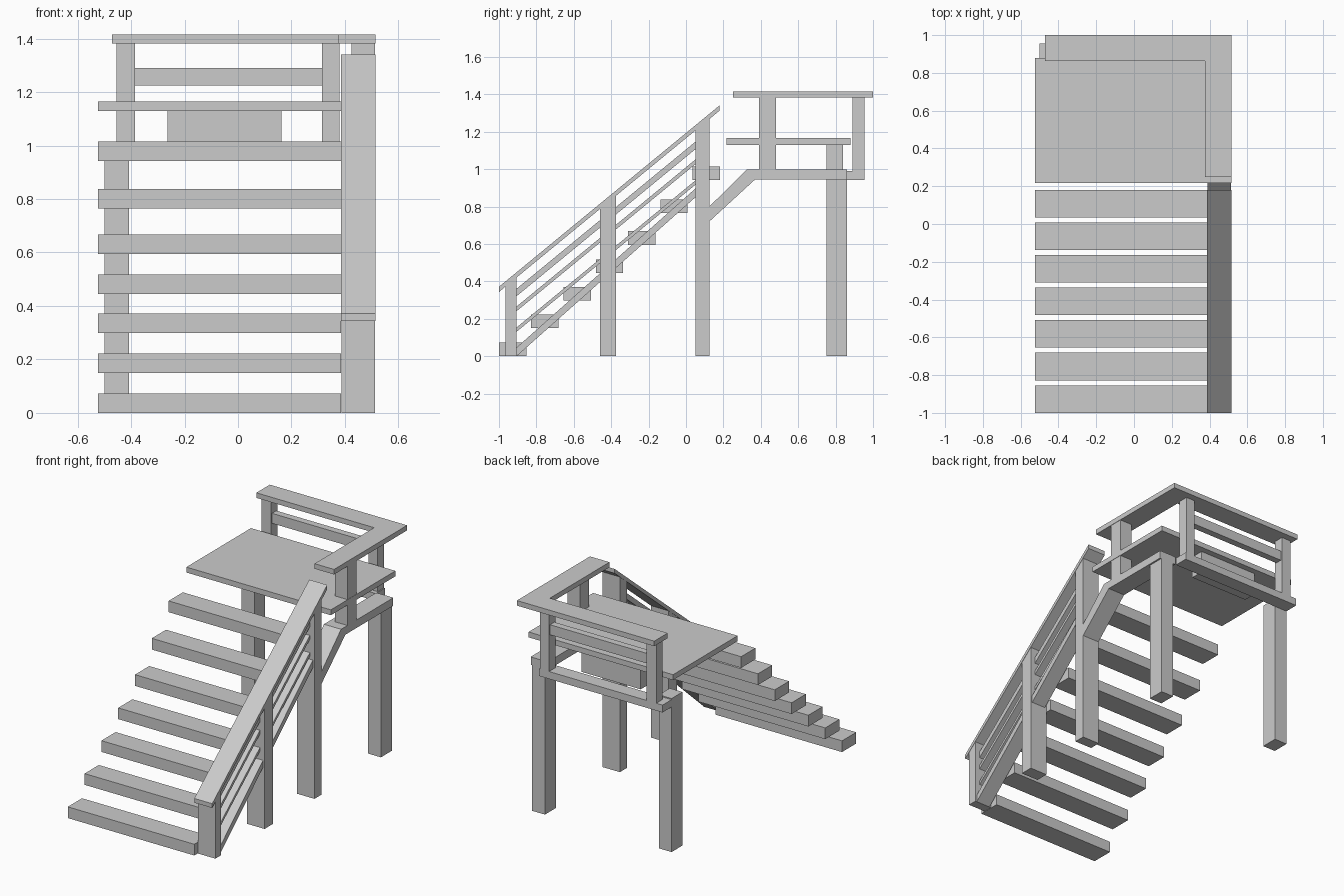
import bpy

if "Cube" in bpy.data.objects:
    bpy.data.objects.remove(bpy.data.objects["Cube"])


def prism(name, profile, x0, x1):
    """Extrude a (y, z) profile along x."""
    n = len(profile)
    verts = [(x, y, z) for x in (x0, x1) for y, z in profile]
    faces = [tuple(range(n))[::-1], tuple(range(n, 2 * n))]
    faces += [(i, (i + 1) % n, n + (i + 1) % n, n + i) for i in range(n)]
    area = sum(profile[i][0] * profile[(i + 1) % n][1]
               - profile[(i + 1) % n][0] * profile[i][1] for i in range(n))
    if area < 0:
        faces = [f[::-1] for f in faces]
    mesh = bpy.data.meshes.new(name)
    mesh.from_pydata(verts, [], faces)
    ob = bpy.data.objects.new(name, mesh)
    bpy.context.collection.objects.link(ob)
    return ob


def box(name, x0, x1, y0, y1, z0, z1):
    return prism(name, [(y0, z0), (y1, z0), (y1, z1), (y0, z1)], x0, x1)


def slanted(name, y0, y1, line, low, high, x0, x1):
    """Sloped bar between two offsets from a line z(y)."""
    return prism(name, [(y0, line(y0) + low), (y1, line(y1) + low),
                        (y1, line(y1) + high), (y0, line(y0) + high)], x0, x1)


def rail_line(y):      # underside of the handrail
    return 0.343 + 0.822 * (y + 1)


def stringer_line(y):  # top of the stair stringer
    return 0.047 + 0.889 * (y + 0.905)


# Stair treads
for i, z in enumerate((0.0, 0.15, 0.298, 0.445, 0.595, 0.765, 0.942)):
    y = -1 + i * 0.1725
    box("tread", -0.523, 0.386, y, y + 0.146, z, z + 0.073)

# Handrail and its posts, tops cut to the slope
slanted("handrail", -1, 0.18, rail_line, 0, 0.028, 0.386, 0.515)
posts = ((-0.965, -0.905), (-0.46, -0.375), (0.052, 0.125))
for a, b in posts:
    prism("stair_post", [(a, 0), (b, 0), (b, rail_line(b)), (a, rail_line(a))],
          0.388, 0.513)

# Sloped bars and stringer between the posts
for (_, a), (b, _) in zip(posts, posts[1:]):
    for low, high in ((-0.10, -0.06), (-0.18, -0.155), (-0.29, -0.267)):
        slanted("baluster_bar", a, b, rail_line, low, high, 0.425, 0.48)
    slanted("stringer", a, b, stringer_line, -0.047, 0, 0.40, 0.502)

# Landing legs, brace with side beam, back beam
for x in (-0.50, 0.41):
    box("landing_leg", x, x + 0.092, 0.75, 0.862, 0, 0.997)
prism("side_beam_and_brace",
      [(0.125, 0.72), (0.37, 0.945), (0.86, 0.945), (0.86, 0.997),
       (0.325, 0.997), (0.125, 0.80)], 0.39, 0.513)
box("back_beam", -0.50, 0.386, 0.862, 0.955, 0.942, 0.99)

# Landing platform and its support block
box("platform", -0.523, 0.515, 0.217, 0.88, 1.13, 1.165)
box("support_block", -0.263, 0.162, 0.75, 0.84, 0.985, 1.13)

# Landing railing
box("railing_post_left", -0.455, -0.386, 0.89, 0.955, 0.985, 1.382)
box("railing_post_right", 0.315, 0.38, 0.89, 0.955, 0.985, 1.382)
box("railing_post_side", 0.425, 0.513, 0.39, 0.482, 0.99, 1.382)
box("railing_mid_bar", -0.386, 0.315, 0.90, 0.945, 1.225, 1.29)
box("top_rail_back", -0.472, 0.375, 0.862, 1.0, 1.382, 1.415)
box("top_rail_side", 0.375, 0.515, 0.25, 1.0, 1.382, 1.415)
